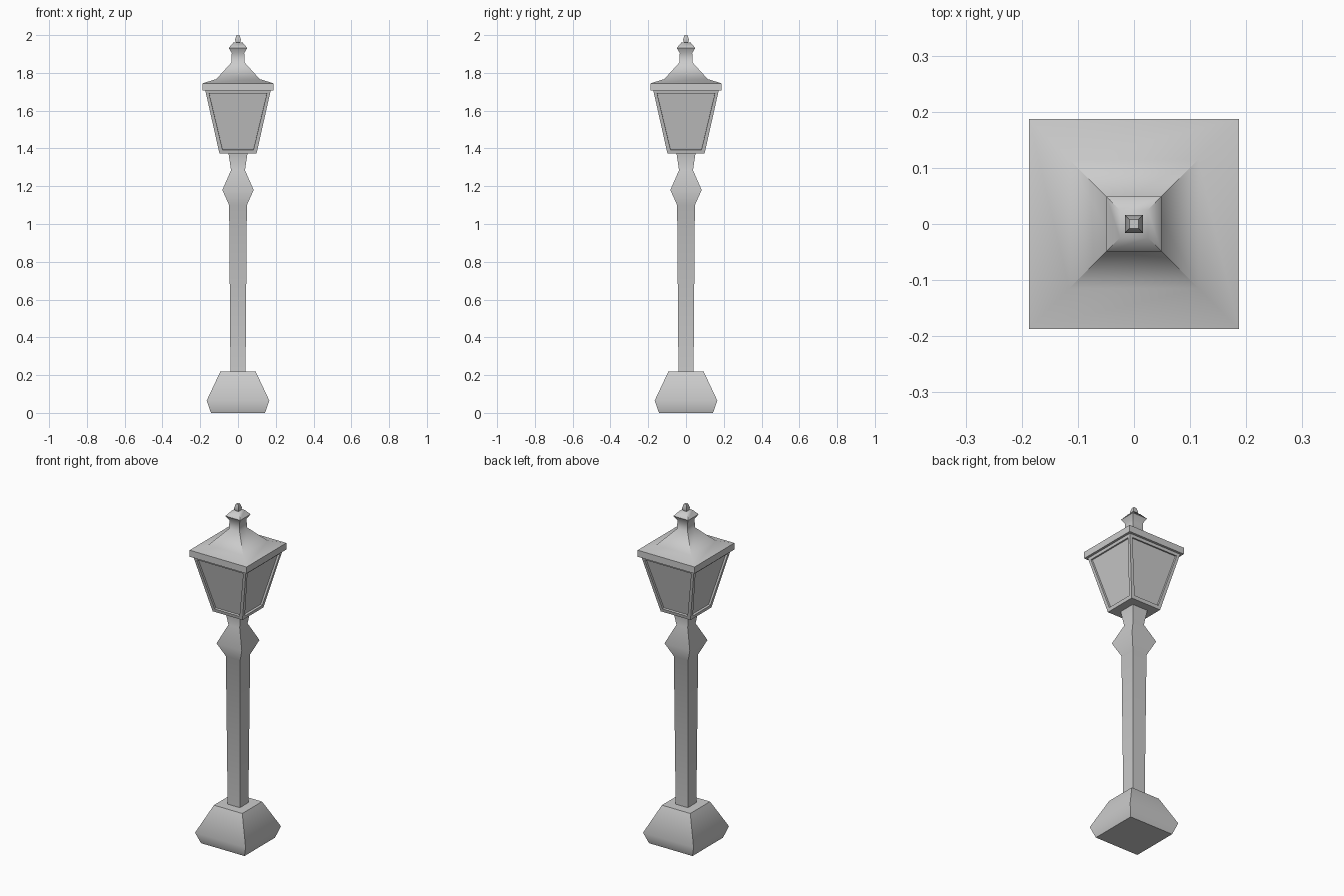
import bpy, bmesh, math

if "Cube" in bpy.data.objects:
    bpy.data.objects.remove(bpy.data.objects["Cube"])


def square_loft(name, profile, recess=None):
    """Stack square rings (half width, z), cap both ends, optionally recess the sides."""
    bm = bmesh.new()
    rings = [[bm.verts.new((sx * h, sy * h, z))
              for sx, sy in ((-1, -1), (1, -1), (1, 1), (-1, 1))]
             for h, z in profile]
    sides = []
    for low, high in zip(rings, rings[1:]):
        for i in range(4):
            j = (i + 1) % 4
            sides.append(bm.faces.new((low[i], low[j], high[j], high[i])))
    bm.faces.new(rings[0][::-1])
    bm.faces.new(rings[-1])
    bm.normal_update()
    if recess:
        width, depth = recess
        bmesh.ops.inset_individual(bm, faces=sides, thickness=width)
        for f in sides:
            f.normal_update()
            inward = f.normal * -depth
            ext = bmesh.ops.extrude_discrete_faces(bm, faces=[f])
            bmesh.ops.translate(bm, verts=ext["faces"][0].verts[:], vec=inward)
    mesh = bpy.data.meshes.new(name)
    bm.to_mesh(mesh)
    bm.free()
    obj = bpy.data.objects.new(name, mesh)
    bpy.context.collection.objects.link(obj)
    bpy.ops.object.select_all(action='DESELECT')
    obj.select_set(True)
    bpy.context.view_layer.objects.active = obj
    bpy.ops.object.shade_smooth_by_angle(angle=math.radians(55))
    return obj


# Foot block
square_loft("base", [(0.143, 0), (0.166, 0.065), (0.093, 0.22)])

# Tapered post with the bulging collar
square_loft("post", [(0.04, 0.22), (0.047, 1.1), (0.083, 1.18),
                     (0.037, 1.285), (0.05, 1.372)])

# Lantern housing with recessed glass panes
square_loft("lantern", [(0.098, 1.372), (0.173, 1.706)], recess=(0.026, 0.012))

# Flared roof with eave, neck and cap
square_loft("roof", [(0.187, 1.706), (0.187, 1.745), (0.115, 1.767), (0.035, 1.855),
                     (0.033, 1.905), (0.049, 1.932), (0.025, 1.96)])

# Finial
square_loft("finial", [(0.011, 1.96), (0.016, 1.975), (0.008, 2.0)])
